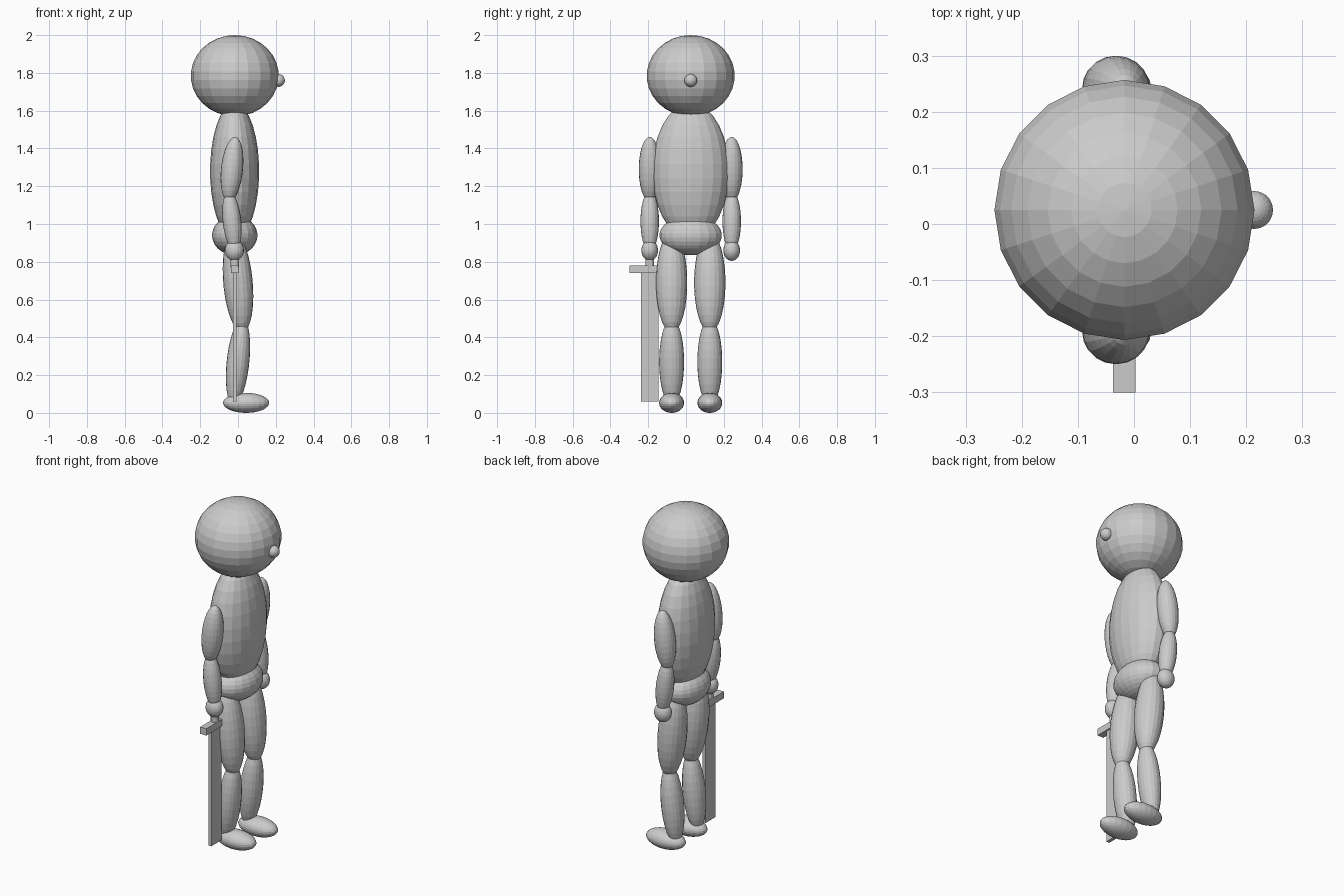
import bpy
import math

if "Cube" in bpy.data.objects:
    bpy.data.objects.remove(bpy.data.objects["Cube"])

grey = bpy.data.materials.new("plain grey")
grey.diffuse_color = (0.6, 0.6, 0.6, 1)
grey.use_nodes = True
grey.node_tree.nodes["Principled BSDF"].inputs["Base Color"].default_value = grey.diffuse_color

MID = 0.025  # y of the body's mirror plane; the figure faces +x


def finish(name):
    ob = bpy.context.object
    ob.name = name
    ob.data.materials.append(grey)
    return ob


def ellipsoid(name, centre, radii, tilt=0, segments=20, rings=15):
    """Flat-faced ellipsoid; a positive tilt leans its top forward."""
    bpy.ops.mesh.primitive_uv_sphere_add(segments=segments, ring_count=rings, radius=1,
                                         location=centre,
                                         rotation=(0, math.radians(tilt), 0))
    ob = finish(name)
    ob.scale = radii
    return ob


def box(name, centre, size):
    bpy.ops.mesh.primitive_cube_add(size=1, location=centre)
    ob = finish(name)
    ob.scale = size
    return ob


# Head, nose and trunk
ellipsoid("head", (-0.017, MID, 1.785), (0.233, 0.233, 0.215))
ellipsoid("nose", (0.214, MID, 1.76), (0.034, 0.034, 0.034))
ellipsoid("torso", (-0.018, MID, 1.28), (0.13, 0.203, 0.36))
ellipsoid("pelvis", (-0.017, MID, 0.94), (0.12, 0.165, 0.105))

# Limbs: name, x, distance from the middle, z, radii, tilt
limbs = [
    ("upper_arm", -0.032, 0.217, 1.29, (0.058, 0.058, 0.172), 6),
    ("forearm", -0.032, 0.217, 1.015, (0.049, 0.049, 0.16), -6),
    ("hand", -0.019, 0.217, 0.86, (0.05, 0.044, 0.055), 0),
    ("thigh", 0.0, 0.101, 0.69, (0.078, 0.083, 0.265), -5),
    ("shin", 0.0, 0.101, 0.27, (0.06, 0.066, 0.23), 6),
    ("foot", 0.043, 0.101, 0.053, (0.122, 0.066, 0.053), 0),
]
for side, sign in (("right", -1), ("left", 1)):
    for name, x, offset, z, radii, tilt in limbs:
        ellipsoid(f"{side}_{name}", (x, MID + sign * offset, z), radii, tilt)

# Sword hanging down from the right hand
SX, SY = -0.017, MID - 0.217
bpy.ops.mesh.primitive_cylinder_add(vertices=12, radius=0.022, depth=0.12,
                                    location=(SX, SY, 0.83))
finish("sword_grip")
box("sword_guard", (SX, SY, 0.76), (0.04, 0.216, 0.04))
box("sword_blade", (SX, SY, 0.40), (0.02, 0.094, 0.68))
